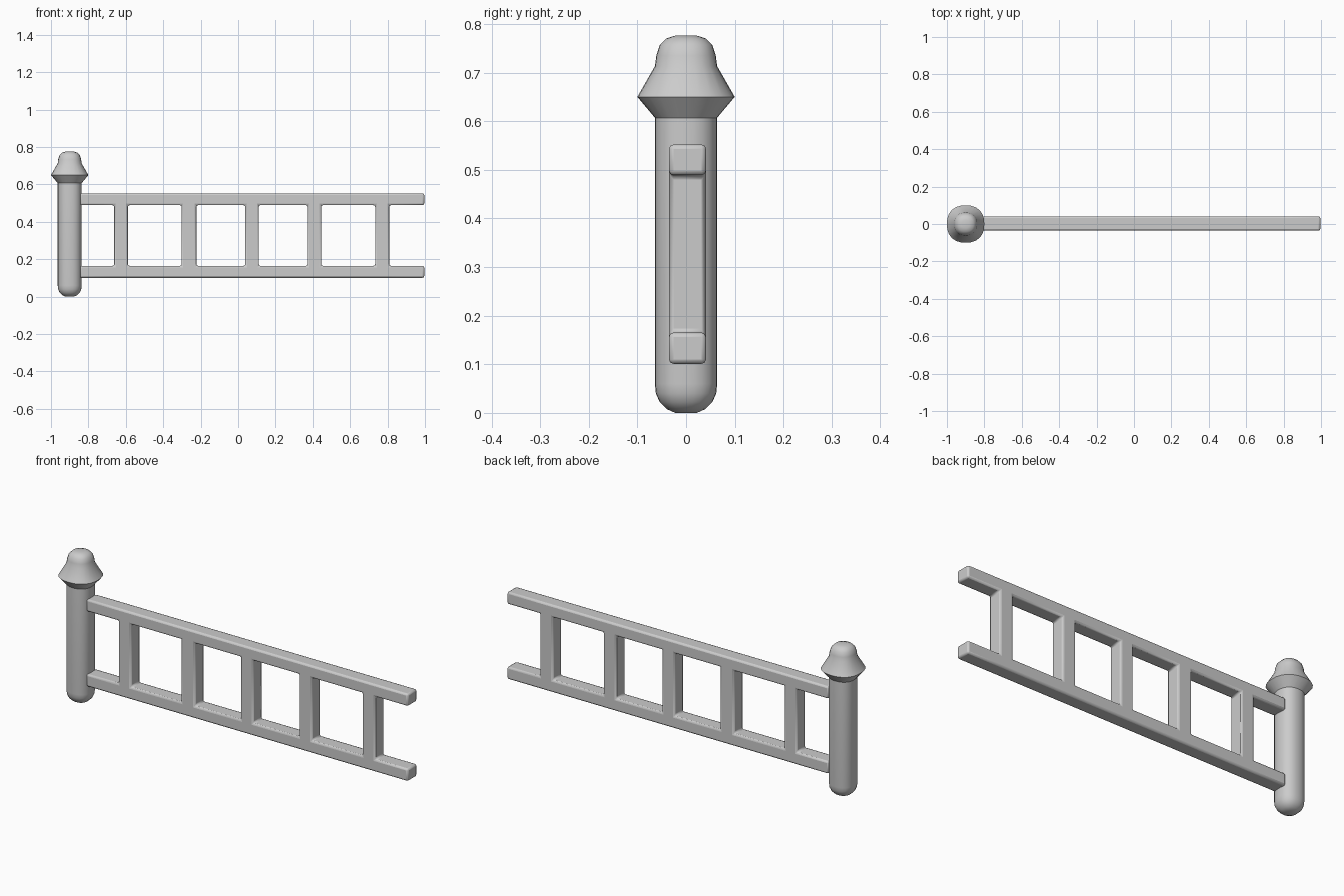
import bpy, bmesh, math

if "Cube" in bpy.data.objects:
    bpy.data.objects.remove(bpy.data.objects["Cube"])

def make_object(name, bm):
    bmesh.ops.recalc_face_normals(bm, faces=bm.faces)
    mesh = bpy.data.meshes.new(name)
    bm.to_mesh(mesh)
    bm.free()
    obj = bpy.data.objects.new(name, mesh)
    bpy.context.collection.objects.link(obj)
    return obj

def smooth(obj, degrees):
    bpy.ops.object.select_all(action='DESELECT')
    obj.select_set(True)
    bpy.context.view_layer.objects.active = obj
    bpy.ops.object.shade_smooth_by_angle(angle=math.radians(degrees))

def soft_round(angle, power=2.35):
    # slightly squared circle
    c, s = math.cos(angle), math.sin(angle)
    r = (abs(c) ** power + abs(s) ** power) ** (-1 / power)
    return r * c, r * s

# Post with flared collar and domed cap: (radius, height)
profile = [(0.022, 0.0), (0.040, 0.008), (0.054, 0.022), (0.062, 0.040), (0.064, 0.060),
           (0.064, 0.607), (0.100, 0.650), (0.064, 0.713), (0.061, 0.735),
           (0.054, 0.757), (0.041, 0.770), (0.022, 0.776)]
SIDES = 24
bm = bmesh.new()
rings = []
for radius, z in profile:
    ring = []
    for i in range(SIDES):
        x, y = soft_round(2 * math.pi * i / SIDES)
        ring.append(bm.verts.new((-0.9 + radius * x, radius * y, z)))
    rings.append(ring)
for low, high in zip(rings, rings[1:]):
    for i in range(SIDES):
        j = (i + 1) % SIDES
        bm.faces.new((low[i], low[j], high[j], high[i]))
bm.faces.new(rings[0])
bm.faces.new(rings[-1])
smooth(make_object("post", bm), 32)

# Two rails and five uprights, cut from one grid with the openings left out
xs = [-0.845]
for left, right in [(-0.662, -0.589), (-0.302, -0.223), (0.038, 0.110),
                    (0.371, 0.446), (0.734, 0.809)]:
    xs += [left, right]
xs.append(0.996)
zs = [0.101, 0.165, 0.489, 0.552]
bm = bmesh.new()
grid = [[bm.verts.new((x, -0.035, z)) for z in zs] for x in xs]
for i in range(len(xs) - 1):
    for k in range(3):
        if k == 1 and i % 2 == 0:
            continue
        bm.faces.new((grid[i][k], grid[i + 1][k], grid[i + 1][k + 1], grid[i][k + 1]))
extruded = bmesh.ops.extrude_face_region(bm, geom=bm.faces[:], use_keep_orig=True)
moved = [v for v in extruded["geom"] if isinstance(v, bmesh.types.BMVert)]
bmesh.ops.translate(bm, verts=moved, vec=(0, 0.076, 0))
railing = make_object("railing", bm)
bevel = railing.modifiers.new("soft_edges", 'BEVEL')
bevel.width = 0.009
bevel.segments = 2
bevel.limit_method = 'ANGLE'
smooth(railing, 50)
